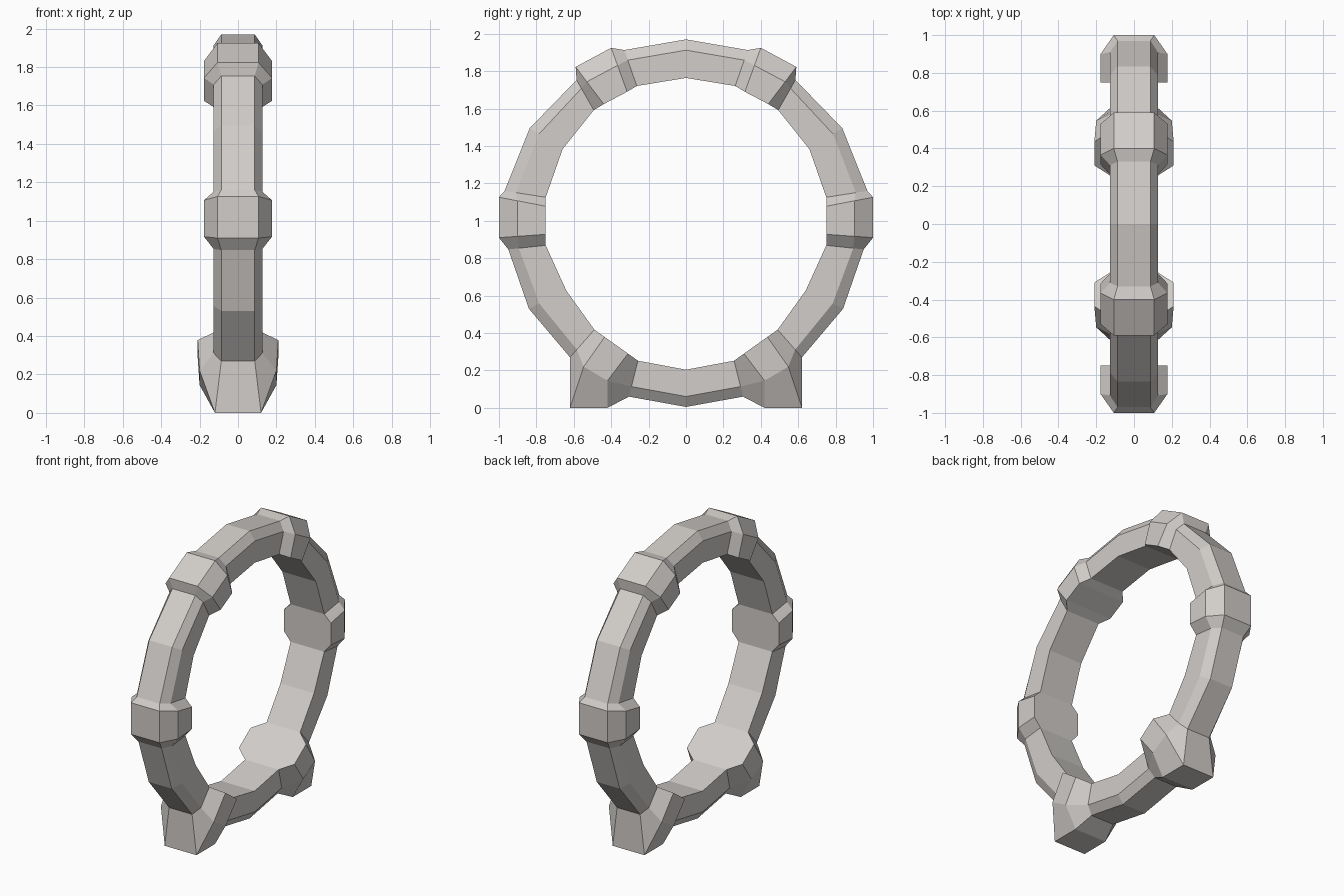
import bpy, bmesh
from mathutils import Vector

if "Cube" in bpy.data.objects:
    bpy.data.objects.remove(bpy.data.objects["Cube"])

stone = bpy.data.materials.new("warm light grey")
stone.diffuse_color = (0.64, 0.61, 0.585, 1)
stone.use_nodes = True
stone.node_tree.nodes["Principled BSDF"].inputs["Base Color"].default_value = stone.diffuse_color


def section(out, inn, widths, frac, cham=None):
    """Six-sided cross-section: outer face, two chamfers, two sides, inner face."""
    o, i = Vector(out), Vector(inn)
    c = Vector(cham) if cham else o.lerp(i, frac)
    wo, wc, wi = widths
    half = [(wo, o), (wc, c), (wi, i)]
    return ([Vector((w, p.x, p.y)) for w, p in half]
            + [Vector((-w, p.x, p.y)) for w, p in reversed(half)])


def tube(out, inn):
    return section(out, inn, (0.087, 0.127, 0.127), 0.28)


def collar(out, inn):
    return section(out, inn, (0.107, 0.177, 0.177), 0.4)


def foot(out, inn, cham):
    return section(out, inn, (0.12, 0.2, 0.21), 0, cham)


def loft(name, sections):
    """Skin the sections and mirror the result to the other side of y = 0."""
    bm = bmesh.new()
    rows = [[bm.verts.new(p) for p in s] for s in sections]
    for a, b in zip(rows, rows[1:]):
        for k in range(6):
            n = (k + 1) % 6
            bm.faces.new((b[k], b[n], a[n], a[k]))
    me = bpy.data.meshes.new(name)
    bm.to_mesh(me)
    bm.free()
    me.materials.append(stone)
    ob = bpy.data.objects.new(name, me)
    bpy.context.collection.objects.link(ob)
    mod = ob.modifiers.new("mirror", 'MIRROR')
    mod.use_axis = (False, True, False)
    return ob


# Tube sections where the collars and feet begin and end (y, z)
top_a = tube((-0.33, 1.913), (-0.263, 1.721))
top_b = tube((-0.585, 1.753), (-0.493, 1.592))
mid_a = tube((-0.97, 1.16), (-0.75, 1.126))
mid_b = tube((-0.95, 0.847), (-0.75, 0.869))
low_a = tube((-0.62, 0.27), (-0.49, 0.418))
low_b = tube((-0.305, 0.06), (-0.257, 0.252))

# Ring segments
loft("ring_top", [tube((0, 1.97), (0, 1.764)), top_a])
loft("ring_upper_side", [top_b, tube((-0.835, 1.496), (-0.66, 1.383)), mid_a])
loft("ring_lower_side", [mid_b, tube((-0.84, 0.53), (-0.64, 0.627)), low_a])
loft("ring_bottom", [low_b, tube((0, 0.005), (0, 0.204))])

# Raised collars
loft("upper_collar", [top_a, collar((-0.40, 1.925), (-0.315, 1.69)),
                      collar((-0.59, 1.823), (-0.44, 1.624)), top_b])
loft("side_collar", [mid_a, collar((-1.0, 1.126), (-0.75, 1.078)),
                     collar((-1.0, 0.91), (-0.75, 0.928)), mid_b])

# Feet
loft("foot", [low_a, foot((-0.62, 0), (-0.435, 0.379), (-0.547, 0.22)),
              foot((-0.42, 0), (-0.31, 0.29), (-0.42, 0.145)), low_b])
